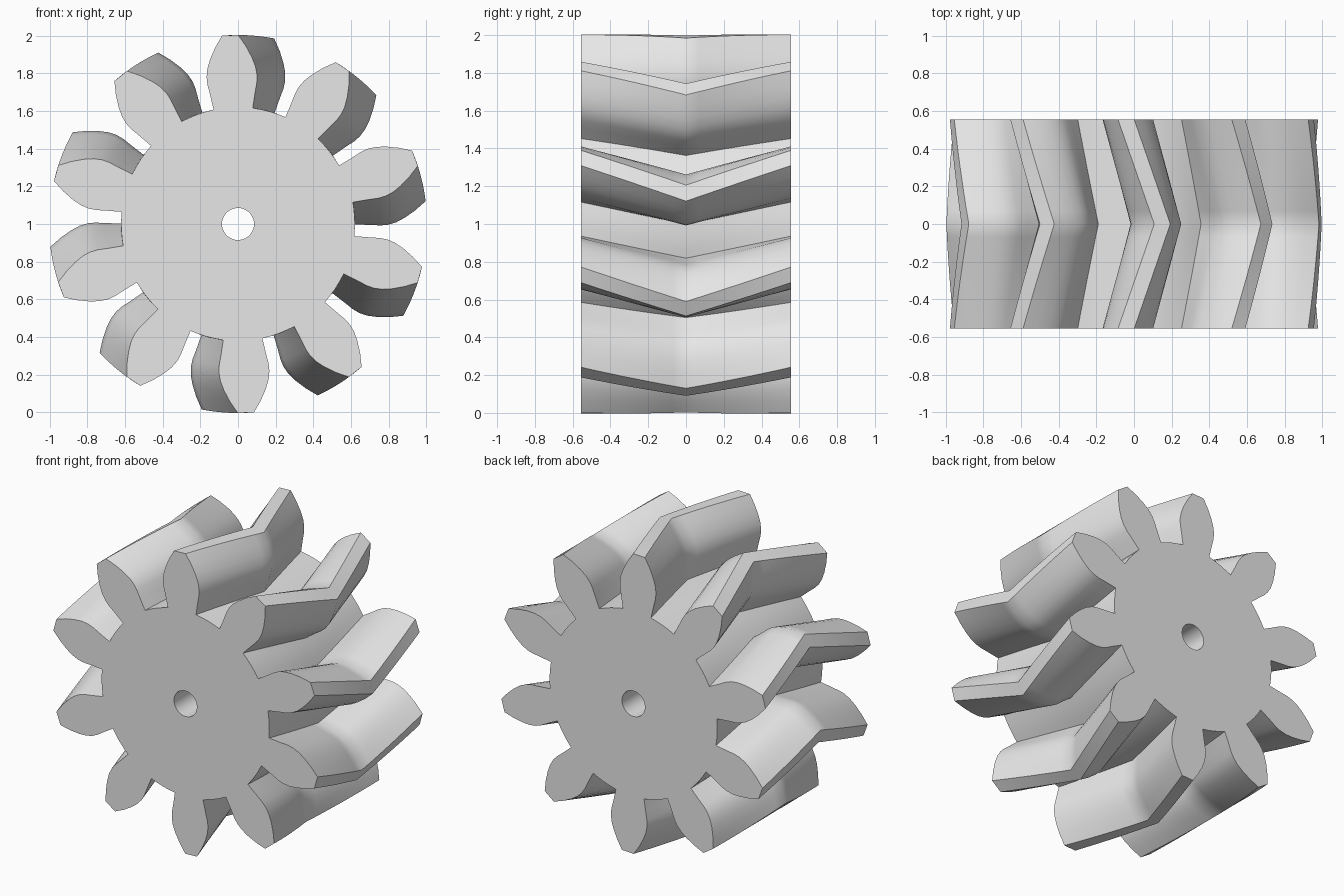
import bpy
import bmesh
from math import sin, cos, pi, radians

if "Cube" in bpy.data.objects:
    bpy.data.objects.remove(bpy.data.objects["Cube"], do_unlink=True)

TEETH = 10
PITCH = 2 * pi / TEETH
HALF_WIDTH = 0.555
TWIST = radians(11)          # herringbone turn from each end to the middle
FIRST = radians(92.4)        # direction of the top tooth on the front face
ROOT_R, BORE_R = 0.62, 0.085
ROOT_POINTS = 5
LAYERS = 16

# Tooth flank: (radius along the tooth axis, half thickness)
FLANK = [(0.612, 0.104), (0.69, 0.119), (0.745, 0.131), (0.785, 0.134),
         (0.83, 0.128), (0.88, 0.111), (0.94, 0.082), (1.002, 0.043)]

# Grey metal
steel = bpy.data.materials.new("grey metal")
steel.use_nodes = True
GREY = (0.8, 0.8, 0.8, 1)
steel.diffuse_color = GREY
steel.node_tree.nodes["Principled BSDF"].inputs["Base Color"].default_value = GREY


def tooth_outline(angle):
    """Flank points up one side of a tooth and down the other, then the root arc."""
    side_a = [(r, -w) for r, w in FLANK]
    side_b = [(r, w) for r, w in reversed(FLANK)]
    pts = [(r * cos(angle) - w * sin(angle), r * sin(angle) + w * cos(angle))
           for r, w in side_a + side_b]
    base = FLANK[0][1] / ROOT_R
    for k in range(1, ROOT_POINTS - 1):
        a = angle + base + (PITCH - 2 * base) * k / (ROOT_POINTS - 1)
        pts.append((ROOT_R * cos(a), ROOT_R * sin(a)))
    return pts


def ring(bm, points, y, turn):
    c, s = cos(turn), sin(turn)
    return [bm.verts.new((x * c - z * s, y, x * s + z * c + 1)) for x, z in points]


def skin(bm, a, b):
    n = len(a)
    for i in range(n):
        j = (i + 1) % n
        bm.faces.new((a[i], a[j], b[j], b[i]))


outline = [p for t in range(TEETH) for p in tooth_outline(FIRST + t * PITCH)]
per_tooth = len(outline) // TEETH
flank_points = 2 * len(FLANK)
bore_count = TEETH * ROOT_POINTS
bore_step = 2 * pi / bore_count
bore_start = FIRST + PITCH / 2 - (ROOT_POINTS // 2) * bore_step
bore = [(BORE_R * cos(bore_start + k * bore_step), BORE_R * sin(bore_start + k * bore_step))
        for k in range(bore_count)]

bm = bmesh.new()

# Toothed outer wall, twisting to the middle and back
outer = []
for k in range(LAYERS + 1):
    t = 2 * k / LAYERS - 1
    outer.append(ring(bm, outline, t * HALF_WIDTH, -TWIST * (1 - abs(t))))
for a, b in zip(outer, outer[1:]):
    skin(bm, a, b)

# Straight bore and flat end faces
bores = [ring(bm, bore, y, 0) for y in (-HALF_WIDTH, HALF_WIDTH)]
skin(bm, bores[1], bores[0])
for edge, hole in zip((outer[0], outer[-1]), bores):
    base_ring = []
    for t in range(TEETH):
        start = t * per_tooth
        bm.faces.new(edge[start:start + flank_points])
        root = [start + flank_points - 1 + k for k in range(ROOT_POINTS)]
        base_ring += [edge[i % len(edge)] for i in root]
    skin(bm, base_ring, hole)

bmesh.ops.recalc_face_normals(bm, faces=bm.faces)
mesh = bpy.data.meshes.new("herringbone_gear")
bm.to_mesh(mesh)
bm.free()
mesh.materials.append(steel)
gear = bpy.data.objects.new("herringbone_gear", mesh)
bpy.context.collection.objects.link(gear)

# Smooth flanks with crisp tips, roots and rims
bpy.ops.object.select_all(action="DESELECT")
gear.select_set(True)
bpy.context.view_layer.objects.active = gear
bpy.ops.object.shade_smooth_by_angle(angle=radians(42))
